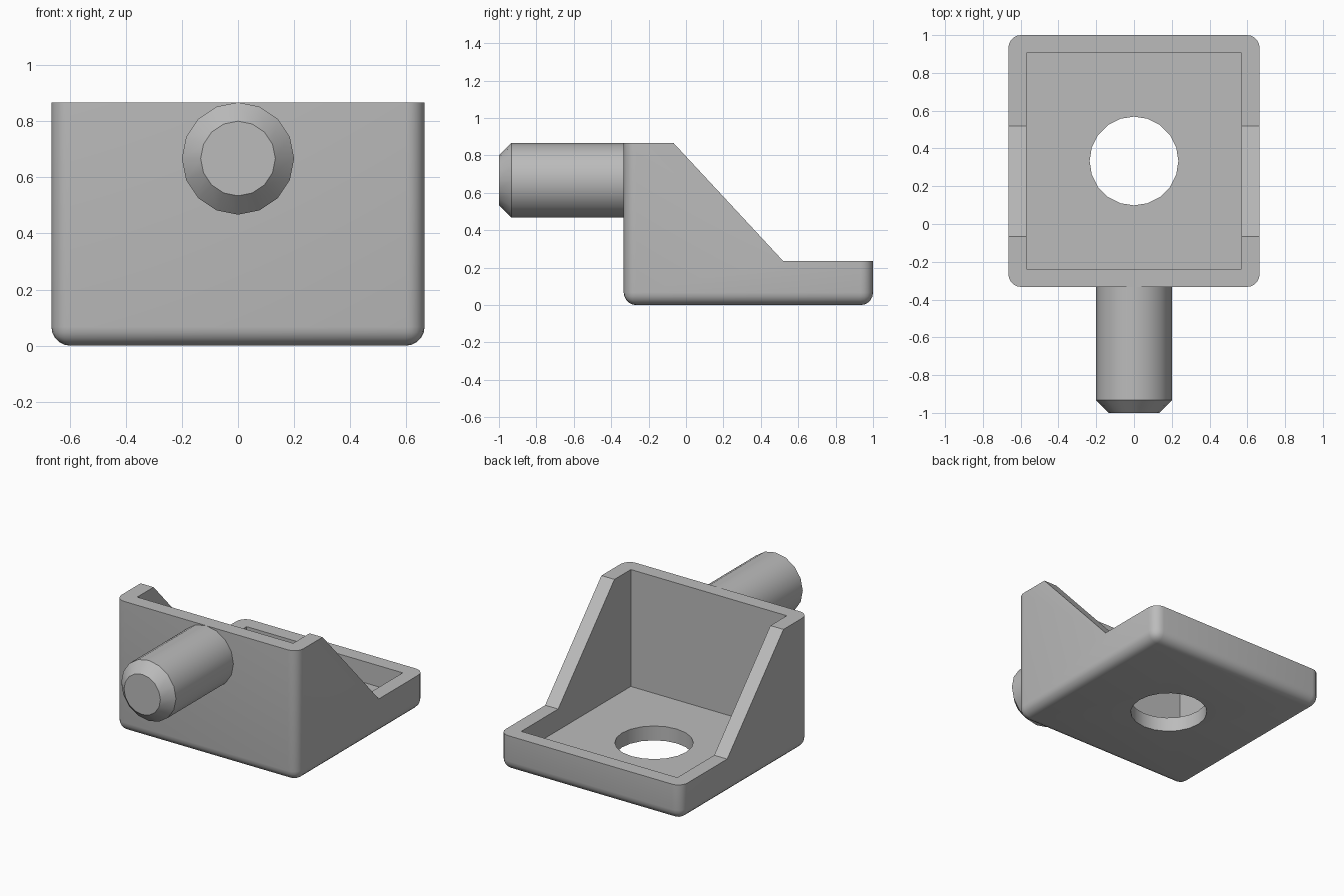
import bpy, bmesh, math
from mathutils import Matrix

cube = bpy.data.objects.get("Cube")
if cube:
    bpy.data.objects.remove(cube, do_unlink=True)

grey = bpy.data.materials.new("plain grey")
grey.use_nodes = True
colour = (0.5, 0.5, 0.5, 1)
grey.diffuse_color = colour
grey.node_tree.nodes["Principled BSDF"].inputs["Base Color"].default_value = colour

HALF, FRONT, BACK = 0.665, -0.333, 1.0
TOP, RIM, WALL, ROUND = 0.867, 0.235, 0.095, 0.067


def finish(bm, name):
    bmesh.ops.recalc_face_normals(bm, faces=bm.faces)
    mesh = bpy.data.meshes.new(name)
    bm.to_mesh(mesh)
    bm.free()
    mesh.materials.append(grey)
    obj = bpy.data.objects.new(name, mesh)
    bpy.context.collection.objects.link(obj)
    return obj


def activate(obj):
    bpy.ops.object.select_all(action="DESELECT")
    obj.select_set(True)
    bpy.context.view_layer.objects.active = obj


def cut(obj, cutter):
    mod = obj.modifiers.new("cut", "BOOLEAN")
    mod.operation, mod.solver, mod.object = "DIFFERENCE", "EXACT", cutter
    activate(obj)
    bpy.ops.object.modifier_apply(modifier=mod.name)
    bpy.data.objects.remove(cutter, do_unlink=True)


def add_cone(bm, r1, r2, depth, sides, matrix):
    bmesh.ops.create_cone(bm, cap_ends=True, segments=sides, radius1=r1,
                          radius2=r2, depth=depth, matrix=matrix)


# Bracket: side profile extruded across the width
bm = bmesh.new()
profile = [(FRONT, 0), (BACK, 0), (BACK, RIM), (0.52, RIM), (-0.067, TOP), (FRONT, TOP)]
side = bm.faces.new([bm.verts.new((-HALF, y, z)) for y, z in profile])
sweep = bmesh.ops.extrude_face_region(bm, geom=[side])["geom"]
bmesh.ops.translate(bm, vec=(2 * HALF, 0, 0),
                    verts=[v for v in sweep if isinstance(v, bmesh.types.BMVert)])
bmesh.ops.recalc_face_normals(bm, faces=bm.faces)

# Round the base edges and the four upright corners
rounded = []
for e in bm.edges:
    a, b = (v.co for v in e.verts)
    upright = abs(a.x - b.x) < 1e-4 and abs(a.y - b.y) < 1e-4
    if upright or max(a.z, b.z) < 1e-4:
        rounded.append(e)
bmesh.ops.bevel(bm, geom=rounded, offset=ROUND, segments=5, profile=0.5, affect="EDGES")
bracket = finish(bm, "bracket")

# Hollow the tray
bm = bmesh.new()
size = (2 * (HALF - WALL), BACK - FRONT - 2 * WALL, 2)
bmesh.ops.create_cube(bm, size=1, matrix=Matrix.Translation(
    (0, (BACK + FRONT) / 2, WALL + 1)) @ Matrix.Diagonal((*size, 1)))
cut(bracket, finish(bm, "tray_cutter"))

# Bolt hole through the floor
bm = bmesh.new()
add_cone(bm, 0.235, 0.235, 1, 20, Matrix.Translation((0, (BACK + FRONT) / 2, 0)))
cut(bracket, finish(bm, "hole_cutter"))

# Pin with a chamfered tip, pointing forward
bm = bmesh.new()
tip, chamfer, root = -1.0, -0.933, FRONT + 0.03
sides, radius, tip_radius = 16, 0.2, 0.133
rings = []
for y, r in ((tip, tip_radius), (chamfer, radius), (root, radius)):
    angles = [2 * math.pi * i / sides for i in range(sides)]
    rings.append([bm.verts.new((r * math.cos(a), y, TOP - radius + r * math.sin(a)))
                  for a in angles])
for near, far in zip(rings, rings[1:]):
    for i in range(sides):
        j = (i + 1) % sides
        bm.faces.new((near[i], near[j], far[j], far[i]))
bm.faces.new(rings[0])
bm.faces.new(rings[-1])
pin = finish(bm, "pin")

for obj in (bracket, pin):
    activate(obj)
    bpy.ops.object.shade_smooth_by_angle(angle=math.radians(30))
